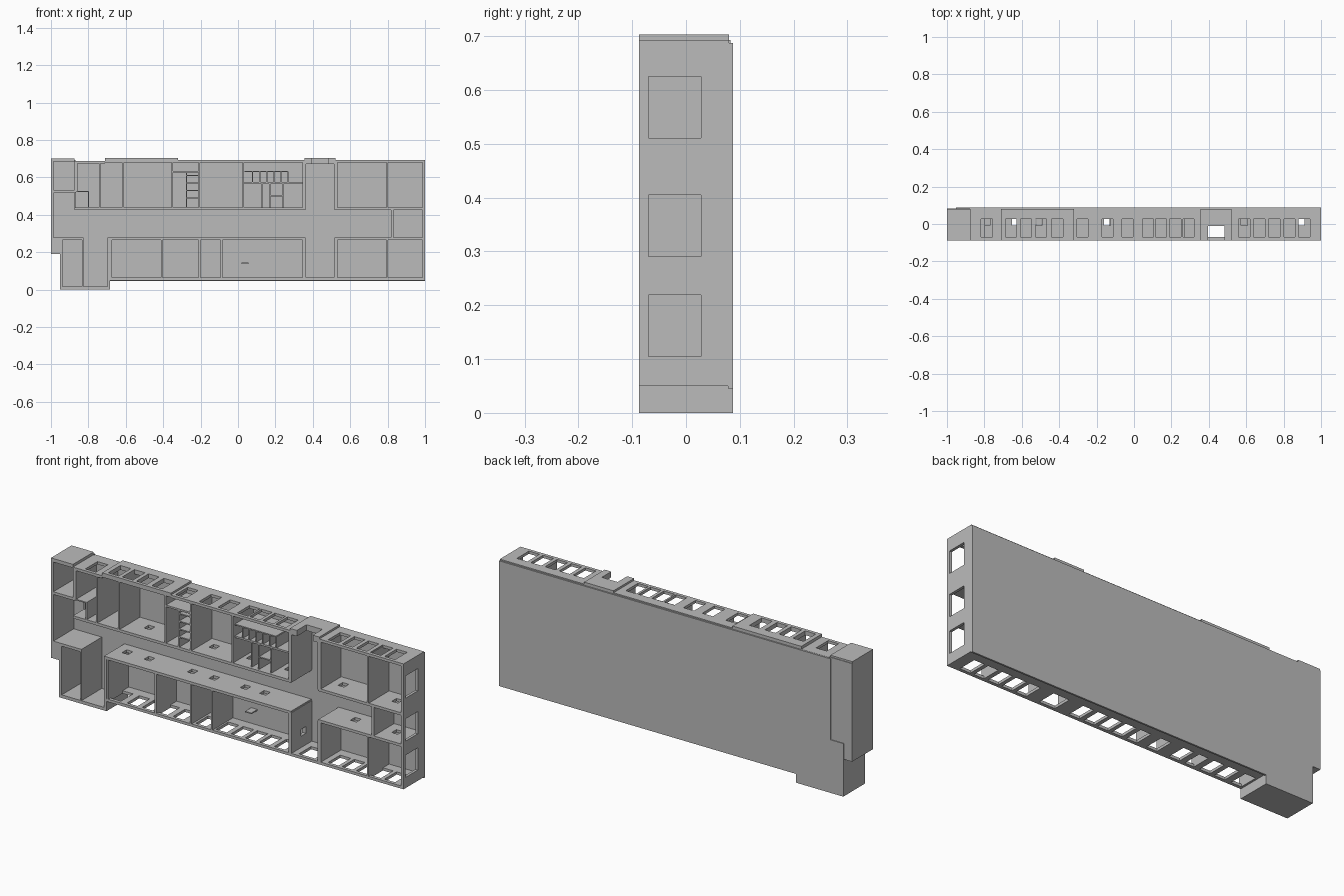
import bpy
import bmesh
from mathutils import Matrix, Vector

default_cube = bpy.data.objects.get("Cube")
if default_cube:
    bpy.data.objects.remove(default_cube, do_unlink=True)

# Single plaster colour
plaster = bpy.data.materials.new("plain_grey")
plaster.use_nodes = True
GREY = (0.5, 0.5, 0.5, 1)
plaster.diffuse_color = GREY
plaster.node_tree.nodes["Principled BSDF"].inputs["Base Color"].default_value = GREY

# Shared levels: the plan lies in x-z, walls run from the floor slab to the front
FRONT, FLOOR, BACK = -0.087, 0.08, 0.087
WINDOW_Y = (-0.07, 0.028)
VENT_Y = (-0.008, 0.03)
LEFT, RIGHT = -1, 1
WING_LEFT, WING_RIGHT = -0.953, -0.685
HALL_LEFT, HALL_RIGHT = 0.355, 0.522
SOUTH, NORTH = 0.05, 0.693
LOWER, UPPER = 0.272, 0.432
LEFT_BASE = 0.19
THICK, THIN = 0.014, 0.006
WINDOW, VENT = 0.06, 0.035


def add_box(bm, x, y, z):
    size = Vector((x[1] - x[0], y[1] - y[0], z[1] - z[0]))
    middle = Vector((sum(x), sum(y), sum(z))) / 2
    bmesh.ops.create_cube(bm, size=1, matrix=Matrix.LocRotScale(middle, None, size))


def make_object(name, boxes):
    bm = bmesh.new()
    for box in boxes:
        add_box(bm, *box)
    mesh = bpy.data.meshes.new(name)
    bm.to_mesh(mesh)
    bm.free()
    mesh.materials.append(plaster)
    obj = bpy.data.objects.new(name, mesh)
    bpy.context.collection.objects.link(obj)
    return obj


def block(name, x, z, y=(FRONT, FLOOR), holes=()):
    """One solid block with rectangular holes cut right through it."""
    obj = make_object(name, [(x, y, z)])
    if holes:
        cutter = make_object(name + "_cutter", holes)
        cutter.hide_render = True
        cut = obj.modifiers.new("openings", "BOOLEAN")
        cut.operation, cut.solver, cut.object = "DIFFERENCE", "EXACT", cutter
        graph = bpy.context.evaluated_depsgraph_get()
        cut_mesh = bpy.data.meshes.new_from_object(obj.evaluated_get(graph))
        obj.modifiers.clear()
        obj.data = cut_mesh
        bpy.data.objects.remove(cutter, do_unlink=True)


def around(centre, width):
    return (centre - width / 2, centre + width / 2)


def across(name, x0, x1, z, thick=THICK, openings=(), width=WINDOW, y=WINDOW_Y, front=FRONT):
    """Wall running along x, with openings at the given x centres."""
    holes = [(around(c, width), y, around(z, thick * 4)) for c in openings if x0 < c < x1]
    block(name, (x0, x1), around(z, thick), (front, FLOOR), holes)


def upright(name, x, z0, z1, thick=THICK, openings=(), width=WINDOW, y=WINDOW_Y, front=FRONT):
    """Wall running along z, with openings at the given z centres."""
    holes = [(around(x, thick * 4), y, around(c, width)) for c in openings]
    block(name, around(x, thick), (z0, z1), (front, FLOOR), holes)


# Floor slabs
SLAB = (FLOOR - 0.002, BACK)
block("main_floor", (-0.88, RIGHT), (SOUTH - 0.005, NORTH - 0.006), SLAB)
block("wing_floor", (WING_LEFT, WING_RIGHT), (0, LOWER), SLAB)
block("left_floor", (LEFT, -0.87), (LEFT_BASE, NORTH), (FLOOR - 0.002, FLOOR + 0.003))

# Outer walls with their windows
right_group = [0.59 + i * 0.08 for i in range(5)]
north_windows = [-0.787, -0.657, -0.577, -0.497, -0.41, -0.275, -0.142, -0.035,
                 0.075, 0.144, 0.22, 0.292] + right_group
south_windows = [-0.645, -0.55, -0.465, -0.38, -0.29, -0.16, -0.045, 0.04, 0.12, 0.2, 0.285] + right_group

across("north_wall_corner", LEFT, -0.875, NORTH, thick=0.018)
across("north_wall_left", -0.875, -0.71, NORTH - 0.012, openings=north_windows)
across("north_wall_thick", -0.71, -0.32, NORTH - 0.001, thick=0.022, openings=north_windows)
across("north_wall_middle", -0.32, HALL_LEFT, NORTH - THICK / 2, openings=north_windows)
across("north_wall_right", HALL_RIGHT, RIGHT, NORTH - THICK / 2, openings=north_windows)
DOOR = (0.395, 0.485)
block("entrance_wall", (HALL_LEFT, HALL_RIGHT), (0.673, 0.703),
      holes=[(DOOR, (FRONT - THICK, -0.01), (0.6, 0.8))])
across("south_wall_left", WING_RIGHT, HALL_LEFT, SOUTH + THICK / 2, openings=south_windows)
across("south_wall_hall", HALL_LEFT, HALL_RIGHT, SOUTH + THICK / 2, openings=[sum(DOOR) / 2], width=0.09)
across("south_wall_right", HALL_RIGHT, RIGHT, SOUTH + THICK / 2, openings=south_windows)
upright("right_wall", RIGHT - THICK / 2, SOUTH, NORTH, openings=(0.162, 0.348, 0.568), width=0.114)
upright("left_wall", LEFT + THICK / 2, LEFT_BASE, NORTH)
block("left_corner_block", (LEFT, WING_LEFT), (LEFT_BASE, LOWER + THICK / 2))

# Projecting wing
upright("wing_left_wall", WING_LEFT + THICK / 2, 0, LOWER)
upright("wing_right_wall", WING_RIGHT - THICK / 2, 0, LOWER)
upright("wing_divider", -0.83, 0, LOWER, THIN)
across("wing_base_wall", WING_LEFT, WING_RIGHT, 0.008, thick=0.016)
across("wing_top_wall", WING_LEFT, -0.827, LOWER)

# Corridor walls with small high openings
lower_vents = (-0.635, -0.51, -0.265, -0.142, 0.035, 0.145, 0.66, 0.895)
upper_vents = (-0.787, -0.635, -0.51, -0.142, 0.07, 0.144, 0.21, 0.285, 0.59, 0.895)
for side, x0, x1 in (("left", WING_RIGHT - THICK, HALL_LEFT + THIN), ("right", HALL_RIGHT - THIN, RIGHT)):
    across("lower_corridor_wall_" + side, x0, x1, LOWER, openings=lower_vents, width=VENT, y=VENT_Y)
    start = -0.875 if side == "left" else x0
    across("upper_corridor_wall_" + side, start, x1, UPPER, openings=upper_vents, width=VENT, y=VENT_Y)
upright("corridor_room_wall", 0.825, LOWER, UPPER, THIN * 2)

# Hall side walls, left and right of the entrance hall
for side, x in (("left", HALL_LEFT), ("right", HALL_RIGHT)):
    upright("hall_lower_wall_" + side, x, SOUTH, LOWER, 0.018,
            openings=[0.14] if side == "left" else (), width=VENT, y=VENT_Y)
    upright("hall_upper_wall_" + side, x, UPPER, NORTH, 0.018)

# Room dividers of the lower and the upper row
for i, x in enumerate((WING_RIGHT + THIN, -0.407, -0.206, -0.088, 0.798)):
    upright(f"lower_divider_{i}", x, SOUTH, LOWER, THIN * 1.5)
for i, x in enumerate((-0.74, -0.615, -0.352, -0.207, 0.028, 0.798)):
    upright(f"upper_divider_{i}", x, UPPER, NORTH - THIN, THIN * 1.5)

# Left corner rooms
CORNER_MID = 0.525
upright("corner_room_wall", -0.866, CORNER_MID, NORTH - THIN, 0.018)
across("corner_room_floor_wall", LEFT, -0.866, CORNER_MID)
across("lobby_top_wall", -0.875, -0.797, CORNER_MID, THIN)
upright("lobby_right_wall", -0.8, UPPER, CORNER_MID, THIN)
upright("lobby_left_wall", -0.872, UPPER, CORNER_MID, THIN, front=0)

# Narrow store room with stacked compartments
STORE_TOP = 0.63
across("store_top_wall", -0.35, -0.207, STORE_TOP, THIN * 1.5)
upright("store_partition", -0.275, UPPER, STORE_TOP, THIN)
for i in range(4):
    across(f"store_shelf_{i}", -0.275, -0.207, 0.49 + i * 0.04, THIN)

# Washroom stalls
STALL_FRONT = -0.075
STALL_LEFT, STALL_RIGHT = 0.035, 0.268
STALL_LOW, STALL_HIGH = 0.57, 0.632
across("stall_back_wall", STALL_LEFT, HALL_LEFT, STALL_LOW, THIN * 1.5, front=STALL_FRONT)
across("stall_front_wall", STALL_LEFT, STALL_RIGHT, STALL_HIGH, THIN, front=STALL_FRONT)
for i in range(6):
    x = STALL_RIGHT - i * 0.038
    upright(f"stall_divider_{i}", x, STALL_LOW, STALL_HIGH, THIN, front=STALL_FRONT)
for i, x in enumerate((0.128, 0.17, 0.24)):
    upright(f"washroom_divider_{i}", x, UPPER, STALL_LOW, THIN, front=STALL_FRONT)
across("washroom_shelf", 0.17, 0.24, 0.502, THIN, front=STALL_FRONT)

# Small stub in the large lower room
across("lower_room_stub", 0.02, 0.055, 0.141, THIN, front=0.03)
